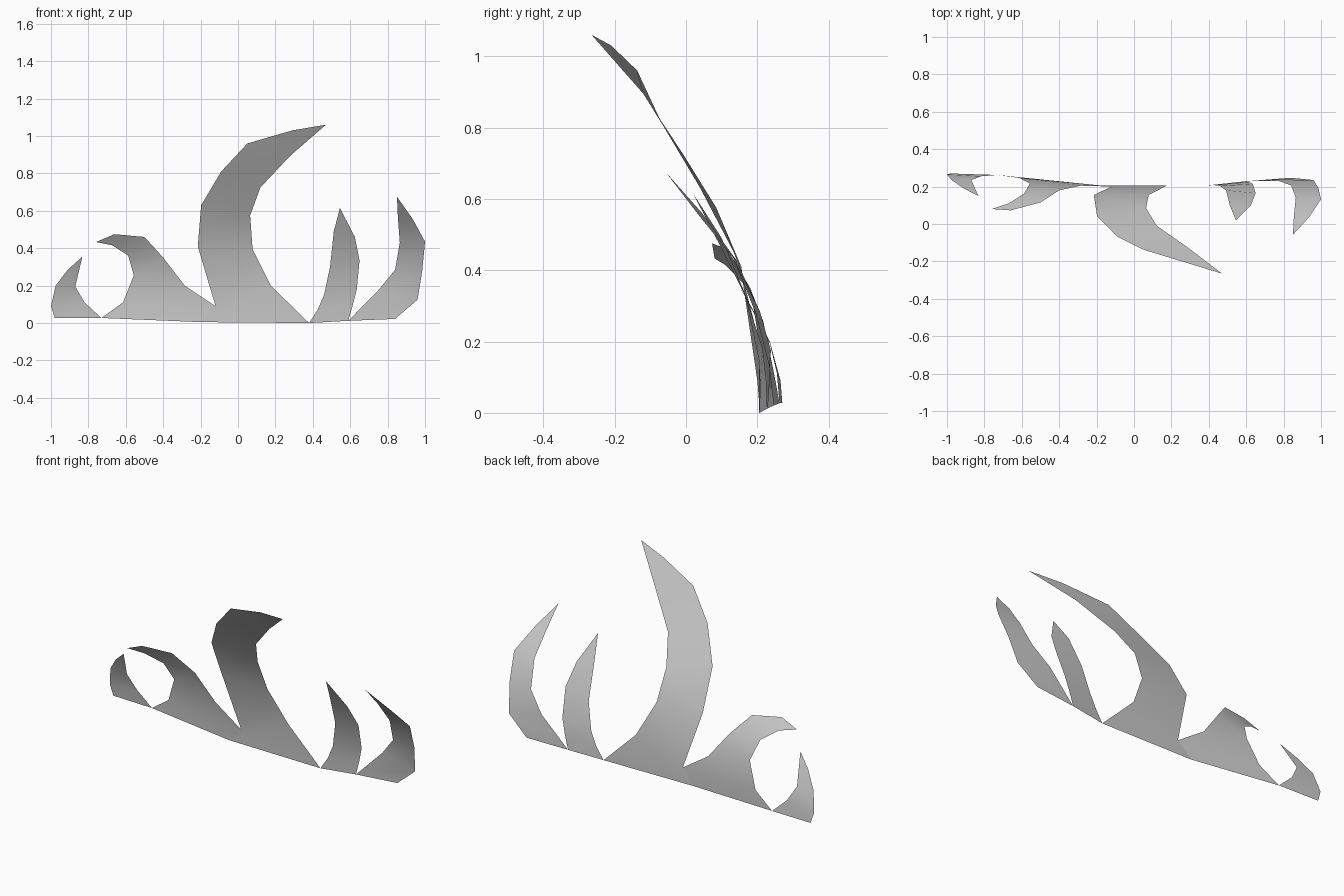
import bpy

# Shared points along the ground line
A = (-.98, .27, .028)
B = (-.73, .262, .027)
C = (-.2, .207, .005)
D = (.38, .205, .0)
E = (.59, .228, .012)
F = (.84, .247, .022)
FORK = (-.12, .2, .09)


def blade(name, left, right, tip):
    """Curved sheet between two edges, closed by a tip."""
    n, m = min(len(left), len(right)), len(left)
    verts = left + right + [tip]
    faces = [(i, m + i, m + i + 1, i + 1) for i in range(n - 1)]
    cap = [n - 1] + list(range(m + n - 1, m + len(right)))
    cap += [len(verts) - 1] + list(range(m - 1, n - 1, -1))
    faces.append(cap)
    mesh = bpy.data.meshes.new(name)
    mesh.from_pydata(verts, [], faces)
    mesh.update()
    mesh.shade_smooth()
    ob = bpy.data.objects.new(name, mesh)
    bpy.context.collection.objects.link(ob)


# Small far left blade
blade("blade_far_left",
      [A, (-1, .265, .09), (-.975, .235, .2), (-.91, .19, .285)],
      [B, (-.82, .255, .11), (-.87, .235, .195)],
      (-.832, .15, .355))

# Left blade hooking outwards
blade("blade_left",
      [B, (-.615, .247, .11), (-.557, .217, .255), (-.587, .163, .36), (-.67, .11, .415)],
      [C, FORK, (-.285, .205, .2), (-.4, .18, .35), (-.5, .115, .46), (-.66, .073, .475)],
      (-.76, .08, .433))

# Tall centre blade
blade("blade_centre",
      [C, FORK, (-.215, .155, .41), (-.197, .04, .63), (-.09, -.067, .81),
       (.05, -.137, .96), (.29, -.21, 1.03)],
      [D, (.175, .205, .2), (.078, .155, .395), (.065, .085, .575),
       (.12, -.008, .725), (.28, -.12, .895)],
      (.47, -.265, 1.06))

# Slim right blade
blade("blade_right",
      [D, (.425, .208, .07), (.46, .204, .15), (.492, .18, .3), (.512, .1, .49)],
      [E, (.612, .225, .09), (.635, .215, .18), (.65, .165, .335), (.625, .1, .46)],
      (.545, .02, .615))

# Far right blade
blade("blade_far_right",
      [E, (.75, .238, .175), (.84, .207, .285), (.865, .14, .43), (.855, .045, .56)],
      [F, (.96, .235, .125), (.985, .195, .28), (1, .132, .435), (.935, .035, .555)],
      (.85, -.057, .675))
